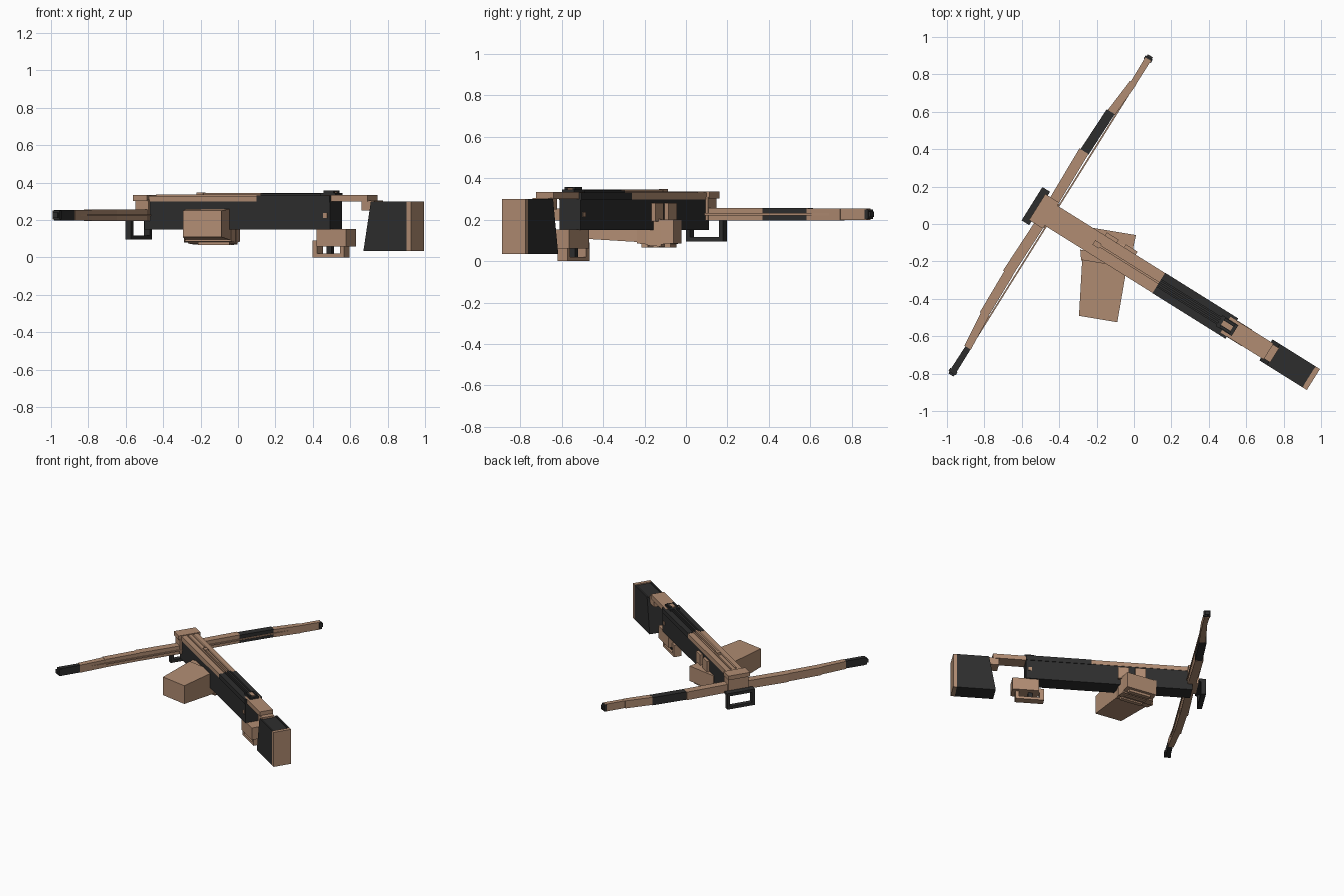
import bpy, bmesh, math
from mathutils import Matrix, Vector

if "Cube" in bpy.data.objects:
    bpy.data.objects.remove(bpy.data.objects["Cube"])

def material(name, rgb):
    m = bpy.data.materials.new(name)
    m.diffuse_color = (*rgb, 1)
    m.use_nodes = True
    m.node_tree.nodes["Principled BSDF"].inputs["Base Color"].default_value = m.diffuse_color
    return m

WOOD = material("tan_wood", (0.44, 0.265, 0.17))
DARK = material("charcoal", (0.027, 0.027, 0.027))

# Local frame: x along the stock (front to butt), y across it, turned 32 degrees
FRAME = Matrix.Rotation(math.radians(-32), 4, 'Z') @ Matrix.Translation((0, -0.197, 0))

def loft(name, sections, mat, frame=FRAME):
    """Skin a list of four-point sections into a closed solid."""
    bm = bmesh.new()
    rings = [[bm.verts.new(p) for p in s] for s in sections]
    for a, b in zip(rings, rings[1:]):
        for i in range(4):
            j = (i + 1) % 4
            bm.faces.new((a[i], a[j], b[j], b[i]))
    bm.faces.new(rings[0][::-1])
    bm.faces.new(rings[-1])
    bmesh.ops.recalc_face_normals(bm, faces=bm.faces)
    me = bpy.data.meshes.new(name)
    bm.to_mesh(me)
    bm.free()
    me.transform(frame)
    me.materials.append(mat)
    ob = bpy.data.objects.new(name, me)
    bpy.context.collection.objects.link(ob)
    return ob

def box(name, x, y, z, mat):
    rect = lambda u: [(u, y[0], z[0]), (u, y[1], z[0]), (u, y[1], z[1]), (u, y[0], z[1])]
    return loft(name, [rect(x[0]), rect(x[1])], mat)

def mid(name, x, w, z, mat):
    """Box centred across the stock."""
    return box(name, x, (-w, w), z, mat)

# Stock body and top deck
mid("stock_body", (-0.43, 0.74), 0.06, (0.15, 0.303), DARK)
mid("front_deck", (-0.42, 0.28), 0.063, (0.298, 0.33), WOOD)
mid("rear_deck", (0.28, 0.74), 0.064, (0.295, 0.332), DARK)
mid("stock_neck", (0.70, 0.972), 0.05, (0.30, 0.334), WOOD)

# Bolt rails on the deck
for s in (-1, 1):
    y = sorted((s * 0.014, s * 0.024))
    box("front_rail", (-0.38, 0.28), y, (0.325, 0.337), WOOD)
    box("rear_rail", (0.28, 0.70), y, (0.325, 0.341), DARK)
mid("front_bolt", (-0.12, 0.28), 0.006, (0.325, 0.345), WOOD)
mid("rear_bolt", (0.28, 0.68), 0.006, (0.325, 0.346), DARK)
mid("bolt_clip", (-0.13, -0.09), 0.014, (0.325, 0.348), WOOD)

# String latch and sight
mid("latch_base", (0.66, 0.76), 0.034, (0.32, 0.346), DARK)
for s in (-1, 1):
    box("sight_post", (0.68, 0.745), sorted((s * 0.016, s * 0.03)), (0.34, 0.357), DARK)
mid("latch_nut", (0.68, 0.74), 0.014, (0.33, 0.353), WOOD)
mid("trigger_pin", (0.698, 0.724), 0.064, (0.212, 0.238), WOOD)

# Shoulder stock: slanted dark butt with raised rims and end plate
def butt(name, y0, y1, top):
    loft(name, [[(0.955, y0, 0.035), (0.955, y1, 0.035), (1.002, y1, top), (1.002, y0, top)],
                [(1.228, y0, 0.035), (1.228, y1, 0.035), (1.228, y1, top), (1.228, y0, top)]], DARK)
butt("butt_core", -0.055, 0.055, 0.292)
butt("butt_rim_left", -0.066, -0.054, 0.30)
butt("butt_rim_right", 0.054, 0.066, 0.30)
mid("butt_neck_joint", (0.93, 1.01), 0.045, (0.25, 0.305), WOOD)
mid("butt_plate", (1.226, 1.254), 0.066, (0.035, 0.30), WOOD)

# Trigger housing, guard and trigger
mid("trigger_housing", (0.65, 0.835), 0.052, (0.06, 0.152), WOOD)
mid("guard_bottom", (0.61, 0.81), 0.028, (0, 0.02), WOOD)
mid("guard_front", (0.61, 0.64), 0.028, (0, 0.09), WOOD)
mid("guard_front_tab", (0.63, 0.66), 0.028, (0.06, 0.09), WOOD)
mid("guard_rear", (0.785, 0.81), 0.028, (0, 0.065), WOOD)
mid("trigger", (0.69, 0.72), 0.014, (0.018, 0.065), DARK)

# Bow head block
mid("head_block", (-0.475, -0.395), 0.075, (0.195, 0.31), WOOD)
mid("head_cap", (-0.487, -0.40), 0.082, (0.303, 0.335), WOOD)

# Foot stirrup
mid("stirrup_bar", (-0.52, -0.485), 0.105, (0.095, 0.117), DARK)
mid("stirrup_top", (-0.52, -0.472), 0.105, (0.195, 0.217), DARK)
for s in (-1, 1):
    box("stirrup_side", (-0.52, -0.485), sorted((s * 0.083, s * 0.105)), (0.095, 0.217), DARK)

# Bow limbs in stepped segments: reach from, to, front edge, back edge (at each end), height
SEGMENTS = [(0.06, 0.385, (-0.455, -0.40), (-0.462, -0.405), 0.0),
            (0.38, 0.64, (-0.455, -0.403), (-0.449, -0.399), 0.001),
            (0.635, 0.835, (-0.443, -0.396), (-0.424, -0.384), 0.002),
            (0.83, 0.985, (-0.418, -0.386), (-0.42, -0.385), 0.003)]
DARK_SEGMENTS = {(-1, 3), (1, 1)}
for s in (-1, 1):
    for i, (a, b, ea, eb, inset) in enumerate(SEGMENTS):
        lo, hi = 0.195 + inset, 0.257 - inset
        sec = lambda y, e: [(e[0], y, lo), (e[1], y, lo), (e[1], y, hi), (e[0], y, hi)]
        loft("limb_segment", [sec(s * a, ea), sec(s * b, eb)],
             DARK if (s, i) in DARK_SEGMENTS else WOOD)
    box("limb_tip", (-0.425, -0.38), sorted((s * 0.975, s * 0.995)), (0.203, 0.25), DARK)
    box("limb_tip_cap", (-0.418, -0.386), sorted((s * 0.99, s * 1.006)), (0.212, 0.24), DARK)
# Bow string
mid("bow_string", (-0.396, -0.388), 0.98, (0.221, 0.231), WOOD)

# Slanted magazine slung under the stock, in stepped tapering blocks
TILT = math.radians(-9.5)
def mag(cx, cy, w, z0, z1):
    d = Vector((math.cos(TILT), math.sin(TILT), 0)) * w / 2
    c = Vector((cx, cy, 0))
    return [c - d + Vector((0, 0, z0)), c + d + Vector((0, 0, z0)),
            c + d + Vector((0, 0, z1)), c - d + Vector((0, 0, z1))]
ID = Matrix.Identity(4)
loft("magazine_box", [mag(-0.192, -0.508, 0.208, 0.11, 0.25),
                      mag(-0.158, -0.21, 0.242, 0.092, 0.26)], WOOD, ID)
loft("magazine_collar", [mag(-0.16, -0.215, 0.25, 0.085, 0.25),
                         mag(-0.15, -0.16, 0.28, 0.08, 0.25)], WOOD, ID)
loft("magazine_throat", [mag(-0.14, -0.165, 0.26, 0.075, 0.22),
                         mag(-0.12, -0.10, 0.24, 0.07, 0.20)], WOOD, ID)
loft("magazine_end", [mag(-0.12, -0.11, 0.235, 0.08, 0.20),
                      mag(-0.105, -0.04, 0.235, 0.085, 0.20)], WOOD, ID)
for i in range(3):
    y = -0.20 + i * 0.055
    loft("magazine_rib", [mag(-0.13 + i * 0.01, y, 0.17, 0.066, 0.10),
                          mag(-0.126 + i * 0.01, y + 0.03, 0.17, 0.066, 0.10)], WOOD, ID)

# Magazine brackets on the far side of the stock
for u in (-0.10, 0.02):
    box("magazine_bracket", (u, u + 0.075), (0.05, 0.082), (0.19, 0.28), WOOD)
